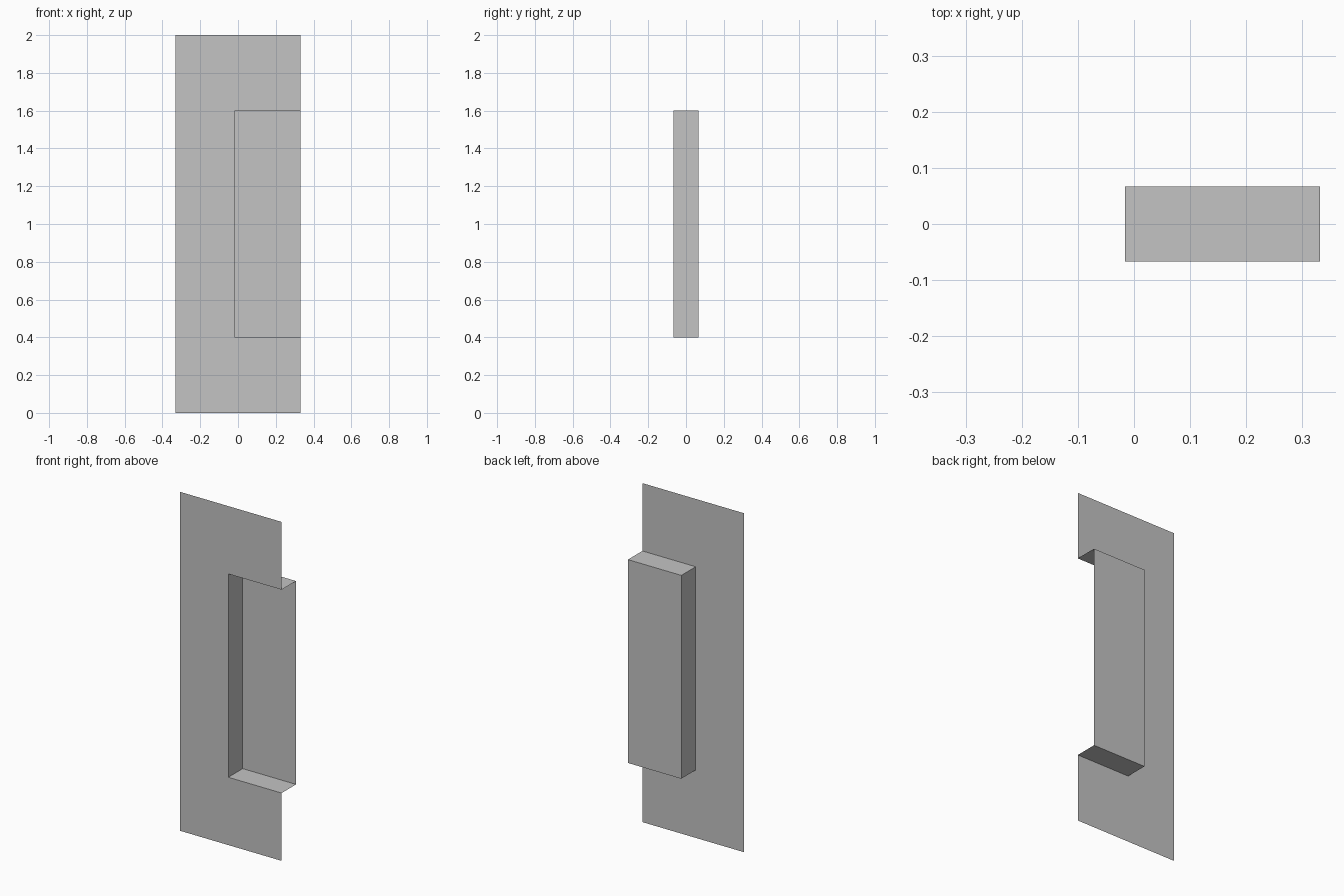
import bpy
import bmesh

cube = bpy.data.objects.get("Cube")
if cube:
    bpy.data.objects.remove(cube, do_unlink=True)

HALF_W, HALF_D, HEIGHT = 0.332, 0.067, 2.0
INNER_X, LOW, HIGH = -0.016, 0.4, 1.6

grey = bpy.data.materials.new("light_grey")
grey.use_nodes = True
colour = (0.55, 0.55, 0.55, 1)
grey.diffuse_color = colour
grey.node_tree.nodes["Principled BSDF"].inputs["Base Color"].default_value = colour


def sheet(name, outline, extrude_edges=False):
    """Flat or extruded sheet from an outline of (x, z) points."""
    bm = bmesh.new()
    front = [bm.verts.new((x, -HALF_D, z)) for x, z in outline]
    if extrude_edges:
        back = [bm.verts.new((x, HALF_D, z)) for x, z in outline]
        for i in range(len(outline) - 1):
            bm.faces.new((front[i], front[i + 1], back[i + 1], back[i]))
        bm.faces.new(back)
    else:
        bm.faces.new(front)
    mesh = bpy.data.meshes.new(name)
    bm.to_mesh(mesh)
    bm.free()
    mesh.materials.append(grey)
    obj = bpy.data.objects.new(name, mesh)
    bpy.context.collection.objects.link(obj)
    return obj


# Notch outline, open towards the model's left side
notch = [(HALF_W, LOW), (INNER_X, LOW), (INNER_X, HIGH), (HALF_W, HIGH)]

# Thin front panel with the notch cut from its edge
panel = [(HALF_W, HEIGHT), (-HALF_W, HEIGHT), (-HALF_W, 0), (HALF_W, 0)]
sheet("front_panel", panel + notch)

# Recess behind the notch: ledge, inner wall, ceiling and back wall
sheet("recess", notch[::-1], extrude_edges=True)
